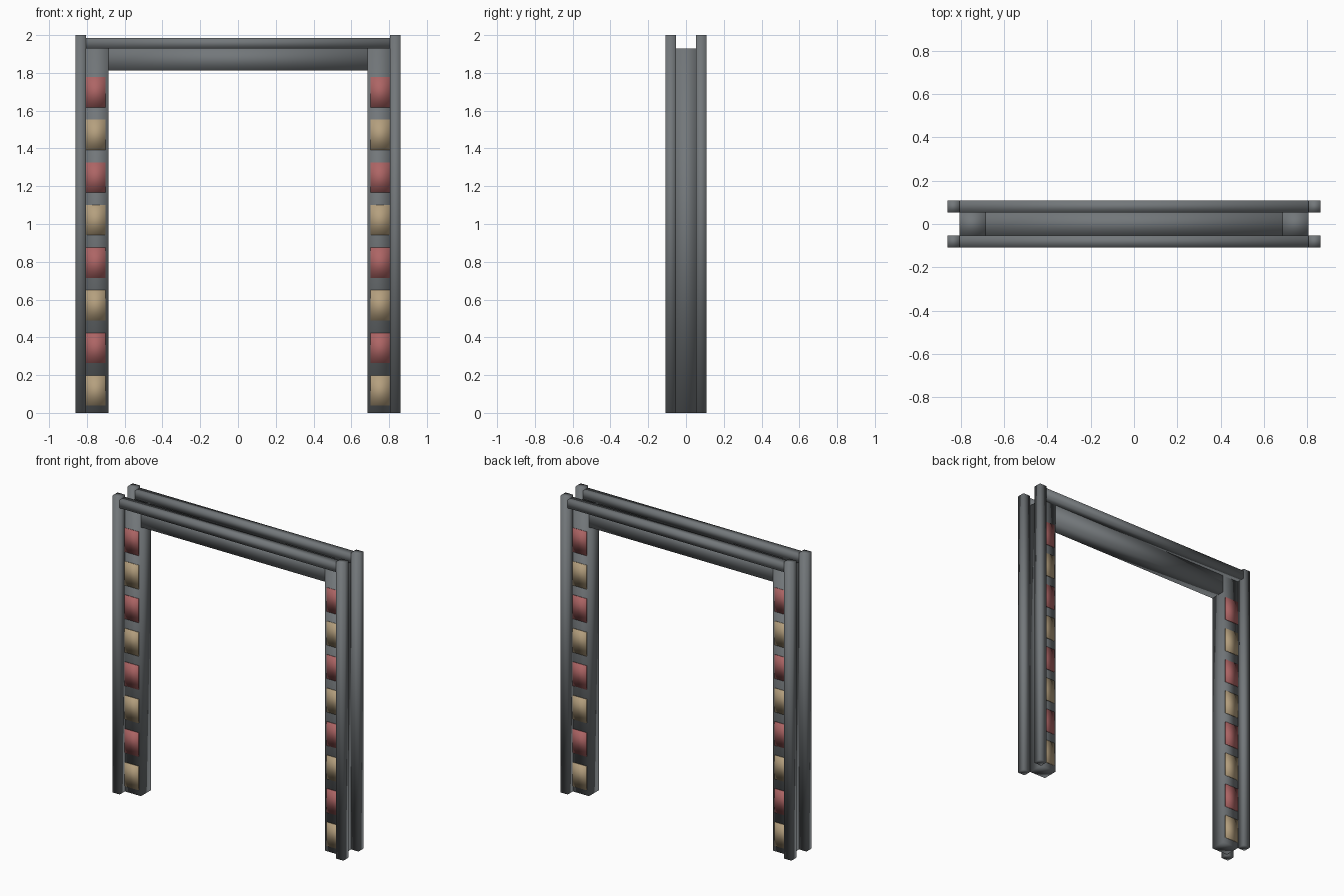
import bpy

cube = bpy.data.objects.get("Cube")
if cube:
    bpy.data.objects.remove(cube, do_unlink=True)


def material(name, rgb):
    mat = bpy.data.materials.new(name)
    mat.use_nodes = True
    mat.diffuse_color = (*rgb, 1)
    mat.node_tree.nodes["Principled BSDF"].inputs["Base Color"].default_value = (*rgb, 1)
    return mat


grey = material("grey metal", (0.17, 0.185, 0.195))
red = material("muted red", (0.42, 0.13, 0.13))
tan = material("tan", (0.46, 0.35, 0.21))


def box(name, x, y, z, mat):
    """Softly shaded box spanning the (low, high) range on each axis."""
    spans = [sorted(s) for s in (x, y, z)]
    bpy.ops.mesh.primitive_cube_add(size=1, location=[sum(s) / 2 for s in spans])
    obj = bpy.context.object
    obj.name = name
    obj.scale = [s[1] - s[0] for s in spans]
    bpy.ops.object.transform_apply(location=False, rotation=False, scale=True)
    bpy.ops.object.shade_smooth()
    obj.data.materials.append(mat)
    return obj


INNER, JAMB, OUTER = 0.686, 0.806, 0.861   # x of jamb inside, jamb outside, post outside
DEPTH, FRONT = 0.053, 0.108                # half depth of jambs and of the whole frame
BEAM_TOP = 1.93
SIDES = ((1, "left"), (-1, "right"))
FACES = ((-1, "front"), (1, "back"))

# Lintel between the jambs
box("lintel", (-INNER, INNER), (-DEPTH, DEPTH), (1.812, BEAM_TOP), grey)

# Rails along the top, front and back
for fy, face in FACES:
    box(f"{face}_top_rail", (-JAMB, JAMB), (fy * DEPTH, fy * FRONT), (BEAM_TOP, 1.985), grey)

for sx, side in SIDES:
    # Jamb
    box(f"{side}_jamb", (sx * INNER, sx * JAMB), (-DEPTH, DEPTH), (0, BEAM_TOP), grey)
    for fy, face in FACES:
        # Corner post
        box(f"{side}_{face}_post", (sx * JAMB, sx * OUTER), (fy * DEPTH, fy * FRONT), (0, 2), grey)
        # Column of alternating coloured panels
        for i in range(8):
            z = 0.038 + i * 0.2257
            box(f"{side}_{face}_panel_{i + 1}", (sx * 0.702, sx * 0.804),
                (fy * (DEPTH - 0.002), fy * (DEPTH + 0.006)), (z, z + 0.16),
                red if i % 2 else tan)
